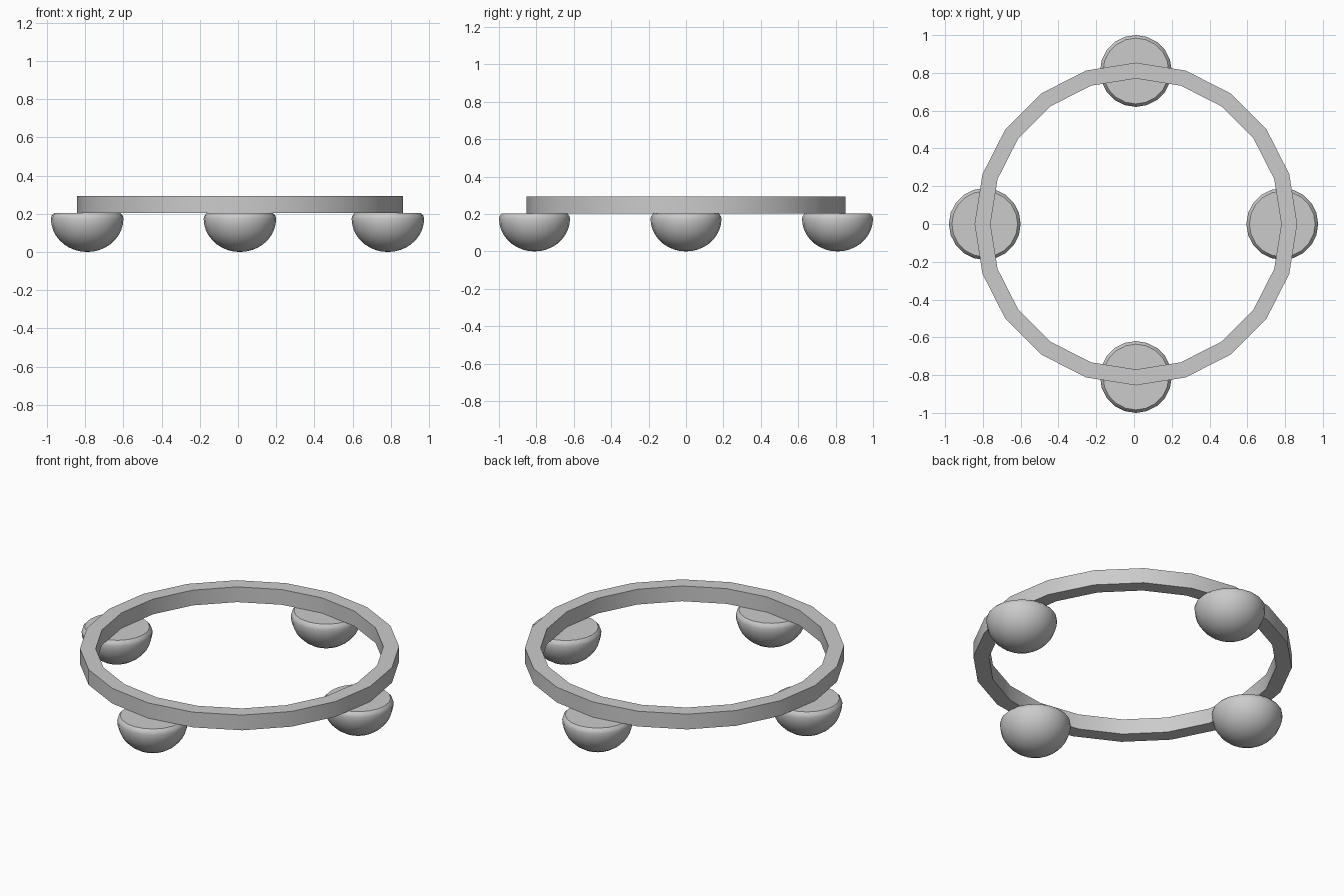
import bpy
import math

if "Cube" in bpy.data.objects:
    bpy.data.objects.remove(bpy.data.objects["Cube"])

CX = 0.0
SIDES = 20


def lathe(name, profile, location, closed=False):
    """Spin (radius, z) points about z; open profiles get a cap at the first ring."""
    n = len(profile)
    verts, faces = [], []
    for i in range(SIDES):
        a = 2 * math.pi * i / SIDES
        verts += [(r * math.cos(a), r * math.sin(a), z) for r, z in profile]
    for i in range(SIDES):
        j = (i + 1) % SIDES
        for k in range(n if closed else n - 1):
            m = (k + 1) % n
            faces.append((i * n + k, i * n + m, j * n + m, j * n + k))
    if not closed:
        tip = len(verts)
        verts.append((0, 0, 0))
        faces.append([i * n for i in range(SIDES)])
        for i in range(SIDES):
            j = (i + 1) % SIDES
            faces.append((i * n + n - 1, tip, j * n + n - 1))
    mesh = bpy.data.meshes.new(name)
    mesh.from_pydata(verts, [], faces)
    mesh.update()
    obj = bpy.data.objects.new(name, mesh)
    bpy.context.collection.objects.link(obj)
    obj.location = location
    bpy.ops.object.select_all(action='DESELECT')
    obj.select_set(True)
    bpy.context.view_layer.objects.active = obj
    bpy.ops.object.mode_set(mode='EDIT')
    bpy.ops.mesh.select_all(action='SELECT')
    bpy.ops.mesh.normals_make_consistent(inside=False)
    bpy.ops.object.mode_set(mode='OBJECT')
    bpy.ops.object.shade_smooth_by_angle(angle=math.radians(30))
    return obj


# Faceted flat ring
lathe("ring", [(0.854, 0.203), (0.854, 0.293), (0.77, 0.293), (0.77, 0.203)],
      (CX + 0.01, 0, 0), closed=True)

# Rounded bowl-shaped feet with a flat top narrower than the widest point
R, MID = 0.19, 0.175
foot = [(0.174, 0.203), (0.186, 0.19)]
foot += [(R * math.cos(t), MID - MID * math.sin(t))
         for t in (math.pi / 2 * k / 9 for k in range(9))]
for name, x, y in (("back_foot", 0.01, 0.81), ("front_foot", 0.01, -0.81),
                   ("left_foot", -0.79, 0), ("right_foot", 0.785, 0)):
    lathe(name, foot, (CX + x, y, 0))
